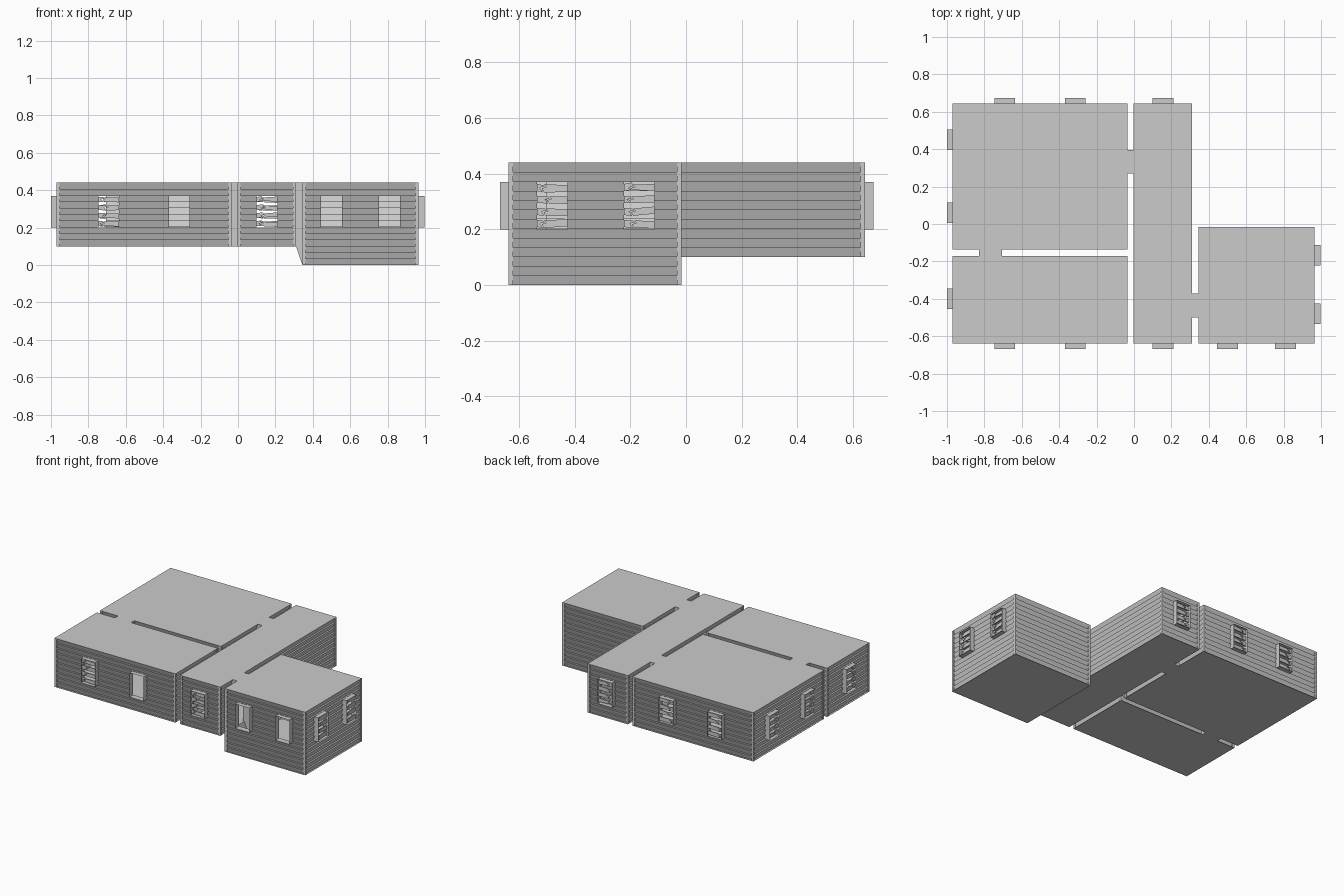
import bpy, bmesh, random
from mathutils import Vector

if "Cube" in bpy.data.objects:
    bpy.data.objects.remove(bpy.data.objects["Cube"])

random.seed(4)
TOP, PITCH, DEPTH, GAP = 0.44, 0.44 / 13, 0.012, 0.034
WZ0, WZ1, WHALF = 0.20, 0.37, 0.055


def make_object(name, bm):
    bmesh.ops.remove_doubles(bm, verts=bm.verts, dist=1e-5)
    mesh = bpy.data.meshes.new(name)
    bm.to_mesh(mesh)
    bm.free()
    ob = bpy.data.objects.new(name, mesh)
    bpy.context.collection.objects.link(ob)
    return ob


def face(bm, pts, outward):
    f = bm.faces.new([bm.verts.new(p) for p in pts])
    f.normal_update()
    if f.normal.dot(Vector(outward)) < 0:
        f.normal_flip()


def prism(bm, a, b):
    # closed solid between two matching outlines
    va, vb = [bm.verts.new(p) for p in a], [bm.verts.new(p) for p in b]
    new = [bm.faces.new(va), bm.faces.new(vb)]
    n = len(a)
    for i in range(n):
        j = (i + 1) % n
        new.append(bm.faces.new((va[i], va[j], vb[j], vb[i])))
    bmesh.ops.recalc_face_normals(bm, faces=new)


def box(bm, x0, x1, y0, y1, z0, z1):
    q = [(x0, y0), (x1, y0), (x1, y1), (x0, y1)]
    prism(bm, [(x, y, z0) for x, y in q], [(x, y, z1) for x, y in q])


def wall_frame(rect, side):
    # returns point(u, inward depth, z), wall range and outward direction
    x0, x1, y0, y1 = rect
    return {
        "front": (lambda u, d, z: (u, y0 + d, z), x0, x1, (0, -1, -.1)),
        "back": (lambda u, d, z: (u, y1 - d, z), x0, x1, (0, 1, -.1)),
        "left": (lambda u, d, z: (x0 + d, u, z), y0, y1, (-1, 0, -.1)),
        "right": (lambda u, d, z: (x1 - d, u, z), y0, y1, (1, 0, -.1)),
    }[side]


def siding(bm, P, out, u0, u1, z0, z1):
    # overlapping clapboards, clipped to a height range
    for i in range(13):
        b, t = i * PITCH, (i + 1) * PITCH
        lo, hi = max(b, z0), min(t, z1)
        if hi - lo < 1e-4:
            continue
        dl, dh = [DEPTH * (1 - (z - b) / PITCH) for z in (lo, hi)]
        face(bm, [P(u0, dl, lo), P(u1, dl, lo), P(u1, dh, hi), P(u0, dh, hi)], out)
        if lo == b and b > z0:
            face(bm, [P(u0, 0, b), P(u1, 0, b), P(u1, DEPTH, b), P(u0, DEPTH, b)], out)


def window(name, P, u, boarded):
    # open reveal projecting from the wall
    bm = bmesh.new()
    c = [(u - WHALF, WZ0), (u + WHALF, WZ0), (u + WHALF, WZ1), (u - WHALF, WZ1)]
    mid = Vector(P(u, 0, (WZ0 + WZ1) / 2))
    for i in range(4):
        (a, za), (b, zb) = c[i], c[(i + 1) % 4]
        centre = Vector(P((a + b) / 2, 0, (za + zb) / 2))
        face(bm, [P(a, DEPTH, za), P(b, DEPTH, zb), P(b, -0.03, zb), P(a, -0.03, za)],
             centre - mid)
    make_object(name + "_reveal", bm)
    if not boarded:
        return
    # cracked planks nailed across the opening
    bm = bmesh.new()
    l, r, h = u - WHALF, u + WHALF, 0.013
    for k in range(4):
        z = WZ0 + 0.021 + k * 0.043
        m = u - 0.025 + random.uniform(-.01, .01)
        s, e = random.uniform(-.005, .005), random.uniform(-.005, .005)
        left = [(l, z - h), (m, z - h + s), (m - .012, z), (m + .006, z + h * .3), (m, z + h + s), (l, z + h)]
        right = [(m + .003, z - h + s), (r, z - h + e), (r, z + h + e), (m + .004, z + h * .8), (m + .012, z + h * .2), (m - .004, z - h * .2)]
        for o in (left, right):
            prism(bm, [P(a, -0.012, b) for a, b in o], [P(a, -0.019, b) for a, b in o])
    make_object(name + "_planks", bm)


def room(name, rect, floor, windows, doors):
    x0, x1, y0, y1 = rect
    for part, z, n in (("floor", floor, -1), ("ceiling", TOP, 1)):
        bm = bmesh.new()
        face(bm, [(x0, y0, z), (x1, y0, z), (x1, y1, z), (x0, y1, z)], (0, 0, n))
        make_object(f"{name}_{part}", bm)
    walls, posts = bmesh.new(), bmesh.new()
    w = 0.016
    for x in (x0, x1 - w):
        for y in (y0, y1 - w):
            box(posts, x, x + w, y, y + w, floor, TOP)
    for side in ("front", "back", "left", "right"):
        P, a, b, out = wall_frame(rect, side)
        holes = [(u - WHALF, u + WHALF, True) for u, _ in windows.get(side, [])]
        holes += [(d0, d1, False) for d0, d1 in doors.get(side, [])]
        at = a
        for h0, h1, is_window in sorted(holes):
            siding(walls, P, out, at, h0, floor, TOP)
            if is_window:
                siding(walls, P, out, h0, h1, floor, WZ0)
                siding(walls, P, out, h0, h1, WZ1, TOP)
            at = h1
        siding(walls, P, out, at, b, floor, TOP)
        for i, (u, boarded) in enumerate(windows.get(side, [])):
            window(f"{name}_{side}_window_{i + 1}", P, u, boarded)
    make_object(name + "_siding", walls)
    make_object(name + "_corner_posts", posts)


def passage(name, side, rect, u0, u1, z_in, z_out):
    # doorway sleeve spanning the gap between two rooms
    P, _, _, out = wall_frame(rect, side)
    bm = bmesh.new()
    a, b = DEPTH, -GAP - DEPTH
    for z0, z1, n in ((z_in, z_out, -1), (TOP, TOP, 1)):
        face(bm, [P(u0, 0, z0), P(u1, 0, z0), P(u1, -GAP, z1), P(u0, -GAP, z1)], (0, 0, n))
    c = Vector(P((u0 + u1) / 2, 0, 0))
    for u in (u0, u1):
        face(bm, [P(u, a, z_in), P(u, 0, z_in), P(u, -GAP, z_out), P(u, b, z_out),
                  P(u, b, TOP), P(u, a, TOP)], Vector(P(u, 0, 0)) - c)
    make_object(name, bm)


big = (-0.97, -0.036, -0.136, 0.643)
small = (-0.97, -0.036, -0.638, -0.17)
hall = (-0.002, 0.31, -0.638, 0.643)
side_room = (0.344, 0.966, -0.638, -0.016)

room("large_room", big, 0.1,
     {"back": [(-0.69, True), (-0.315, True)], "left": [(0.06, True), (0.45, True)]},
     {"right": [(0.27, 0.395)], "front": [(-0.83, -0.705)]})
room("small_room", small, 0.1,
     {"front": [(-0.69, True), (-0.315, False)], "left": [(-0.4, True)]},
     {"back": [(-0.83, -0.705)]})
room("hallway", hall, 0.1,
     {"front": [(0.155, True)], "back": [(0.155, True)]},
     {"left": [(0.27, 0.395)], "right": [(-0.5, -0.372)]})
room("lower_room", side_room, 0.0,
     {"front": [(0.5, False), (0.81, False)], "right": [(-0.48, True), (-0.168, True)]},
     {"left": [(-0.5, -0.372)]})

passage("large_room_doorway", "right", big, 0.27, 0.395, 0.1, 0.1)
passage("small_room_doorway", "back", small, -0.83, -0.705, 0.1, 0.1)
passage("lower_room_ramp_doorway", "right", hall, -0.5, -0.372, 0.1, 0.0)
